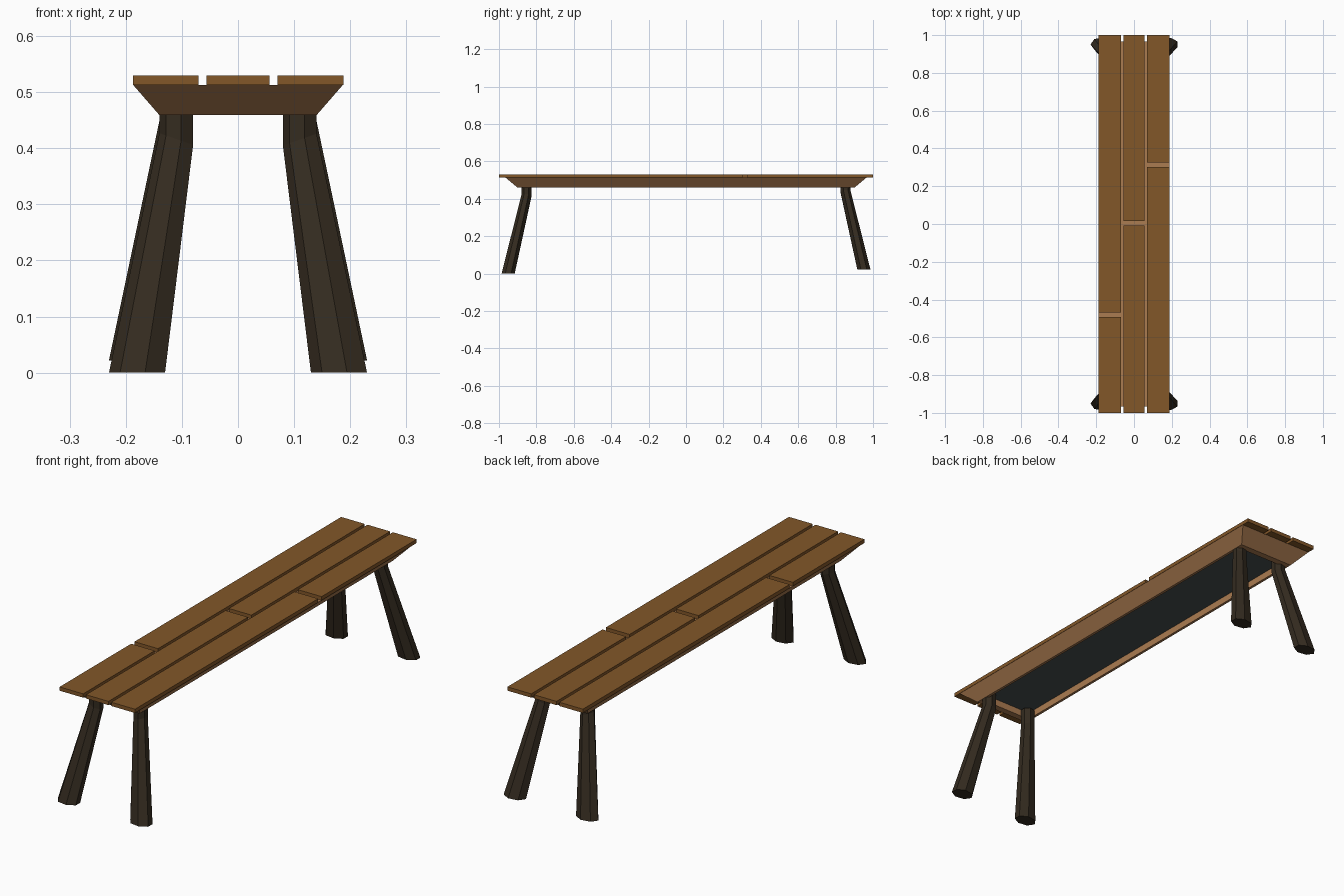
import bpy
import bmesh
from math import cos, sin, tau

cube = bpy.data.objects.get("Cube")
if cube:
    bpy.data.objects.remove(cube, do_unlink=True)


def material(name, colour):
    mat = bpy.data.materials.new(name)
    mat.use_nodes = True
    mat.diffuse_color = (*colour, 1)
    mat.node_tree.nodes["Principled BSDF"].inputs["Base Color"].default_value = (*colour, 1)
    return mat


plank_brown = material("plank_brown", (0.225, 0.095, 0.022))
frame_brown = material("frame_brown", (0.41, 0.2, 0.082))
leg_brown = material("dark_leg_brown", (0.034, 0.024, 0.014))
panel_grey = material("underside_grey", (0.066, 0.079, 0.079))


def loft(name, rings, mats, last_cap_index=0):
    """Skin a stack of point rings and close both ends."""
    bm = bmesh.new()
    loops = [[bm.verts.new(p) for p in ring] for ring in rings]
    n = len(loops[0])
    for a, b in zip(loops, loops[1:]):
        for i in range(n):
            j = (i + 1) % n
            bm.faces.new((a[i], a[j], b[j], b[i]))
    bm.faces.new(loops[0])
    bm.faces.new(loops[-1]).material_index = last_cap_index
    bmesh.ops.recalc_face_normals(bm, faces=bm.faces)
    mesh = bpy.data.meshes.new(name)
    bm.to_mesh(mesh)
    bm.free()
    for mat in mats:
        mesh.materials.append(mat)
    obj = bpy.data.objects.new(name, mesh)
    bpy.context.collection.objects.link(obj)
    return obj


def rect(x0, x1, y0, y1, z):
    return [(x0, y0, z), (x1, y0, z), (x1, y1, z), (x0, y1, z)]


# Seat planks: three rows, each split by a staggered gap
SEAT_BOTTOM, SEAT_TOP = 0.513, 0.53
rows = {
    "right": (-0.187, -0.07, -0.48),
    "middle": (-0.056, 0.056, 0.003),
    "left": (0.07, 0.188, 0.313),
}
for row, (x0, x1, seam) in rows.items():
    for end, y0, y1 in (("front", -1, seam - 0.012), ("back", seam + 0.012, 1)):
        loft(f"{row}_{end}_plank",
             [rect(x0, x1, y0, y1, SEAT_BOTTOM), rect(x0, x1, y0, y1, SEAT_TOP)],
             [plank_brown])

# Tapered frame with a recessed grey underside
frame_steps = [(0.187, 0.965, SEAT_BOTTOM), (0.14, 0.9, 0.459),
               (0.128, 0.87, 0.459), (0.128, 0.87, 0.49)]
loft("seat_frame", [rect(-x, x, -y, y, z) for x, y, z in frame_steps],
     [frame_brown, panel_grey], last_cap_index=1)


# Bent, seven-sided legs, splayed outward; every section points toward -x
def leg_ring(inner, cy, z, rx, ry, tilt, sx, sy, lift):
    # the flat side of a heptagon lies nearer its centre than the pointed one
    cx = inner + rx if sx > 0 else -inner - rx * cos(tau / 14)
    ring = []
    for i in range(7):
        c, s = -cos(tau * i / 7), sin(tau * i / 7)
        ring.append((cx + rx * c, sy * (cy + ry * s), z + sx * tilt * c + lift))
    return ring


leg_steps = [  # inner edge x, centre y, height, radius x, radius y, tilt
    (0.13, 0.951, 0, 0.0526, 0.036, 0),
    (0.08, 0.853, 0.416, 0.0316, 0.028, 0.011),
    (0.08, 0.853, 0.485, 0.0316, 0.028, 0),
]
for end, sy, lift in (("front", -1, 0), ("back", 1, 0.022)):
    for side, sx in (("left", 1), ("right", -1)):
        loft(f"{end}_{side}_leg",
             [leg_ring(*step, sx, sy, lift) for step in leg_steps], [leg_brown])
